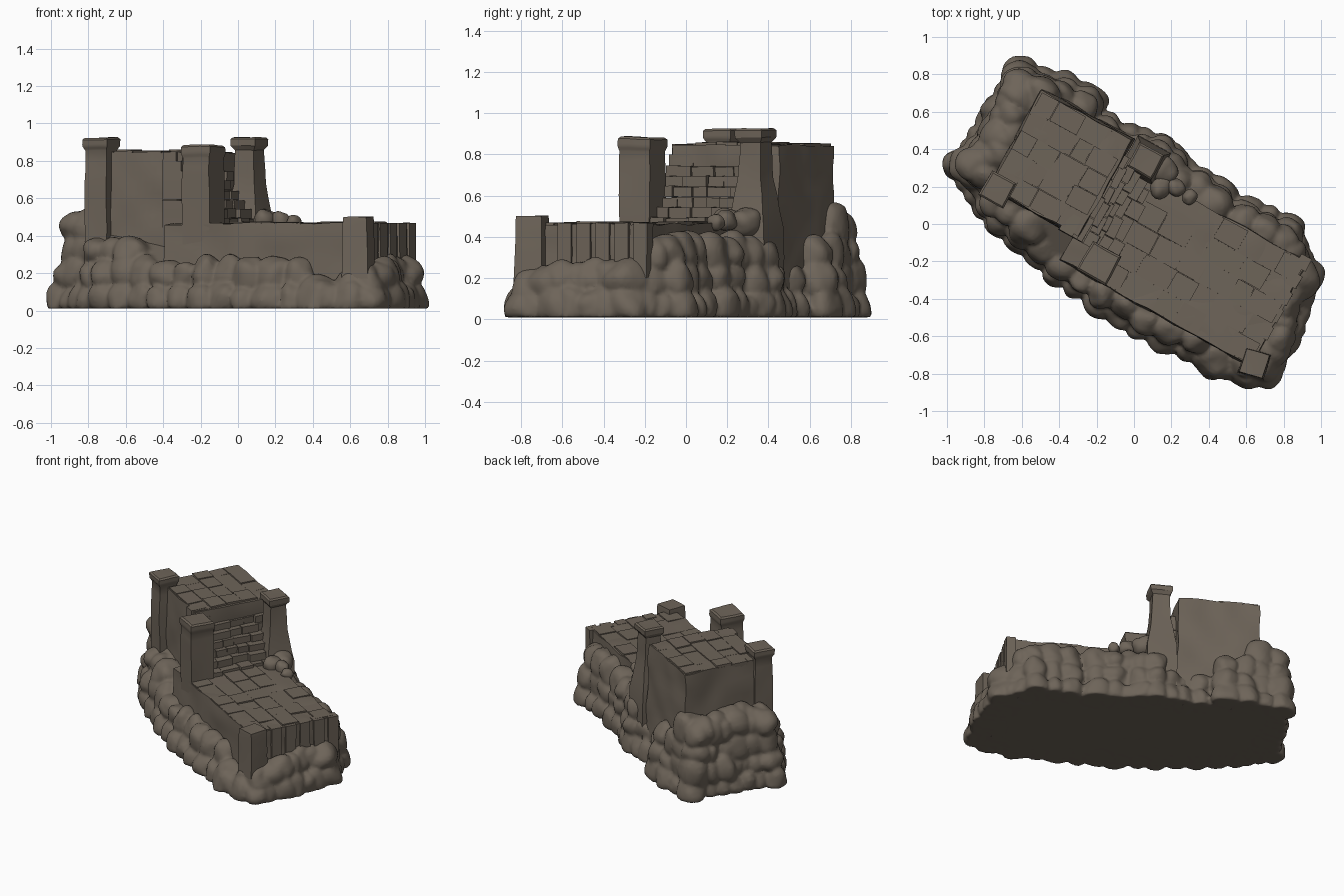
import bpy, bmesh, math, random
from mathutils import Vector, noise

if "Cube" in bpy.data.objects:
    bpy.data.objects.remove(bpy.data.objects["Cube"])

random.seed(7)
ANG = math.radians(-29)          # whole ruin is turned about z
stone = bpy.data.materials.new("brown_grey_stone")
stone.diffuse_color = (0.155, 0.128, 0.100, 1)
stone.use_nodes = True
stone.node_tree.nodes["Principled BSDF"].inputs["Base Color"].default_value = stone.diffuse_color


def make(name, bm, smooth=35):
    bmesh.ops.recalc_face_normals(bm, faces=bm.faces)
    me = bpy.data.meshes.new(name)
    bm.to_mesh(me)
    bm.free()
    me.materials.append(stone)
    for p in me.polygons:
        p.use_smooth = True
    me.set_sharp_from_angle(angle=math.radians(smooth))
    ob = bpy.data.objects.new(name, me)
    ob.rotation_euler.z = ANG
    bpy.context.collection.objects.link(ob)
    return ob


def box(bm, a0, a1, b0, b1, z0, z1, batter=0.0):
    vs = []
    for z, d in ((z0, batter), (z1, 0)):
        vs += [bm.verts.new(p) for p in ((a0 - d, b0 - d, z), (a1 + d, b0 - d, z),
                                         (a1 + d, b1 + d, z), (a0 - d, b1 + d, z))]
    fs = [(3, 2, 1, 0), (4, 5, 6, 7)] + [(i, (i + 1) % 4, (i + 1) % 4 + 4, i + 4) for i in range(4)]
    return vs, [bm.faces.new([vs[i] for i in f]) for f in fs]


def roughen(bm, amp, freq):
    for v in bm.verts:
        n = noise.noise_vector(v.co * freq)
        v.co += n * amp
        v.co.z = max(v.co.z, 0.01)


def wall(name, a0, a1, b0, b1, z1, batter):
    bm = bmesh.new()
    box(bm, a0, a1, b0, b1, 0.01, z1, batter)
    bmesh.ops.subdivide_edges(bm, edges=bm.edges[:], cuts=14, use_grid_fill=True)
    roughen(bm, 0.014, 6)
    return make(name, bm)


# Main masonry blocks
wall("upper_block", -0.775, -0.23, -0.20, 0.385, 0.845, 0.02)
wall("lower_block", -0.25, 0.91, -0.36, 0.27, 0.463, 0.01)


# Loose paving slabs on the two roofs
def paving(name, a0, a1, b0, b1, z, rows, cols):
    bm = bmesh.new()
    for r in range(rows):
        db = (b1 - b0) / rows
        cuts = [a0] + [a0 + (a1 - a0) * (c + random.uniform(-.3, .3)) / cols for c in range(1, cols)] + [a1]
        for s, e in zip(cuts, cuts[1:]):
            box(bm, s, e - .003, b0 + r * db, b0 + (r + 1) * db - .003,
                z - .04, z + random.uniform(-.006, .008))
    roughen(bm, 0.004, 9)
    make(name, bm)


paving("upper_paving", -0.77, -0.24, -0.195, 0.38, 0.853, 5, 4)
paving("lower_paving", -0.02, 0.905, -0.355, 0.265, 0.468, 5, 6)

# Stepped brick slope between the two levels
bm = bmesh.new()
N = 8
for i in range(N):
    z0 = 0.44 + i * 0.051
    front = 0.0 - 0.27 * (i / (N - 1)) ** 0.8
    b = -0.22
    while b < 0.29:
        w = random.uniform(.07, .14)
        box(bm, -0.34, front + random.uniform(-.015, .015), b, min(b + w, .30) - .004,
            z0, z0 + .05 + random.uniform(-.003, .004))
        b += w
roughen(bm, 0.006, 8)
make("brick_slope", bm)


# Square pillars: each profile is (height, half width)
def pillar(name, a, b, prof, turn=0.0):
    bm = bmesh.new()
    rings = []
    for z, h in prof:
        ring = []
        for k in range(4):
            t = math.radians(45 + 90 * k + turn)
            ring.append(bm.verts.new((a + h * 1.414 * math.cos(t), b + h * 1.414 * math.sin(t), z)))
        rings.append(ring)
    for r, s in zip(rings, rings[1:]):
        for k in range(4):
            bm.faces.new((r[k], r[(k + 1) % 4], s[(k + 1) % 4], s[k]))
    bm.faces.new(rings[0][::-1])
    bm.faces.new(rings[-1])
    bmesh.ops.subdivide_edges(bm, edges=bm.edges[:], cuts=2, use_grid_fill=True)
    roughen(bm, 0.006, 7)
    make(name, bm, 30)


def capped(top, cap, shaft, foot):
    return [(.01, foot), (.45, foot), (.68, shaft + .005), (top - .07, shaft), (top - .045, cap),
            (top - .01, cap), (top, cap - .01)]


pillar("left_pillar", -0.728, -0.192, capped(.925, .075, .063, .066))
pillar("back_pillar", -0.11, 0.325, capped(.925, .075, .058, .10))
pillar("front_pillar", -0.062, -0.274, capped(.885, .088, .080, .082))
pillar("corner_pillar", 0.925, -0.34, [(.01, .08), (.3, .068), (.48, .066), (.5, .064)], 12)

# Narrow buttresses on the end wall
bm = bmesh.new()
for k in range(5):
    b = -0.2 + k * 0.105
    box(bm, 0.86, 0.925, b, b + .075, .2, .468)
roughen(bm, 0.004, 8)
make("end_wall_buttresses", bm)

# Rock outline: (along, across, height)
OUT = [(-1.03, -.23, .55), (-.62, -.43, .43), (-.10, -.54, .28), (.30, -.54, .35),
       (.72, -.53, .22), (1.05, -.45, .24), (1.09, -.13, .30), (1.0, .28, .33),
       (.74, .46, .42), (.50, .44, .42), (.32, .455, .45), (.10, .45, .48),
       (-.07, .53, .40), (-.26, .465, .32), (-.38, .475, .36), (-.54, .56, .43),
       (-.80, .525, .55), (-.96, .50, .58)]


def inset(a, b, d):
    """Move a point towards the spine of the ruin by d."""
    spine = Vector((max(-.72, min(.75, a)), 0, 0))
    p = Vector((a, b, 0))
    return p + (spine - p).normalized() * d


bm = bmesh.new()


def boulder(c, r, tall):
    res = bmesh.ops.create_icosphere(bm, subdivisions=3, radius=1)
    seed = Vector((random.random(), random.random(), random.random())) * 50
    sx, sy = random.uniform(.9, 1.15), random.uniform(.9, 1.15)
    for v in res["verts"]:
        q = v.co.copy()
        k = 1 + .22 * noise.noise(q * 1.1 + seed)
        # blunt the sphere slightly towards a block
        k *= 1 + .12 * (1 - max(abs(q.x), abs(q.y), abs(q.z)))
        v.co = Vector((q.x * r * sx * k, q.y * r * sy * k, q.z * r * tall * k)) + c
        v.co.z = max(v.co.z, 0.01)


# Solid core under the boulders
n = len(OUT)
low, high = [], []
for a, b, h in OUT:
    p, q = inset(a, b, .07), inset(a, b, .16)
    low.append(bm.verts.new((p.x, p.y, .01)))
    high.append(bm.verts.new((q.x, q.y, h - .07)))
top = bm.verts.new((0, 0, .40))
for i in range(n):
    j = (i + 1) % n
    bm.faces.new((low[i], low[j], high[j], high[i]))
    bm.faces.new((high[i], high[j], top))
bm.faces.new(low[::-1])
bmesh.ops.recalc_face_normals(bm, faces=bm.faces)

# Tiers of boulders around the outline
for i in range(n):
    a0, b0, h0 = OUT[i]
    a1, b1, h1 = OUT[(i + 1) % n]
    length = math.hypot(a1 - a0, b1 - b0)
    steps = max(1, round(length / .125))
    for s in range(steps):
        t = s / steps
        a, b, h = a0 + (a1 - a0) * t, b0 + (b1 - b0) * t, h0 + (h1 - h0) * t
        z = .05
        while z < h - .05:
            r = random.uniform(.075, .11)
            d = r + .09 * z / h + random.uniform(-.015, .02)
            p = inset(a, b, d)
            p.z = min(z, h - r * 1.05)
            boulder(p, r, random.uniform(1.0, 1.3))
            z += .13
        if h > .5:               # fill between tall rocks and the wall
            p = inset(a, b, .22)
            p.z = h - .12
            boulder(p, .1, 1.1)

rocks = make("rock_base", bm, 180)
m = rocks.modifiers.new("fuse", "REMESH")
m.mode = 'VOXEL'
m.voxel_size = 0.013
m.use_smooth_shade = True

# Rubble beside the back pillar
bm = bmesh.new()
for a, b, r, z in ((.03, .24, .06, .48), (.10, .28, .05, .48), (.19, .27, .04, .47), (0.0, .33, .07, .47)):
    boulder(Vector((a, b, z)), r, 1.0)
make("rubble", bm, 50)
